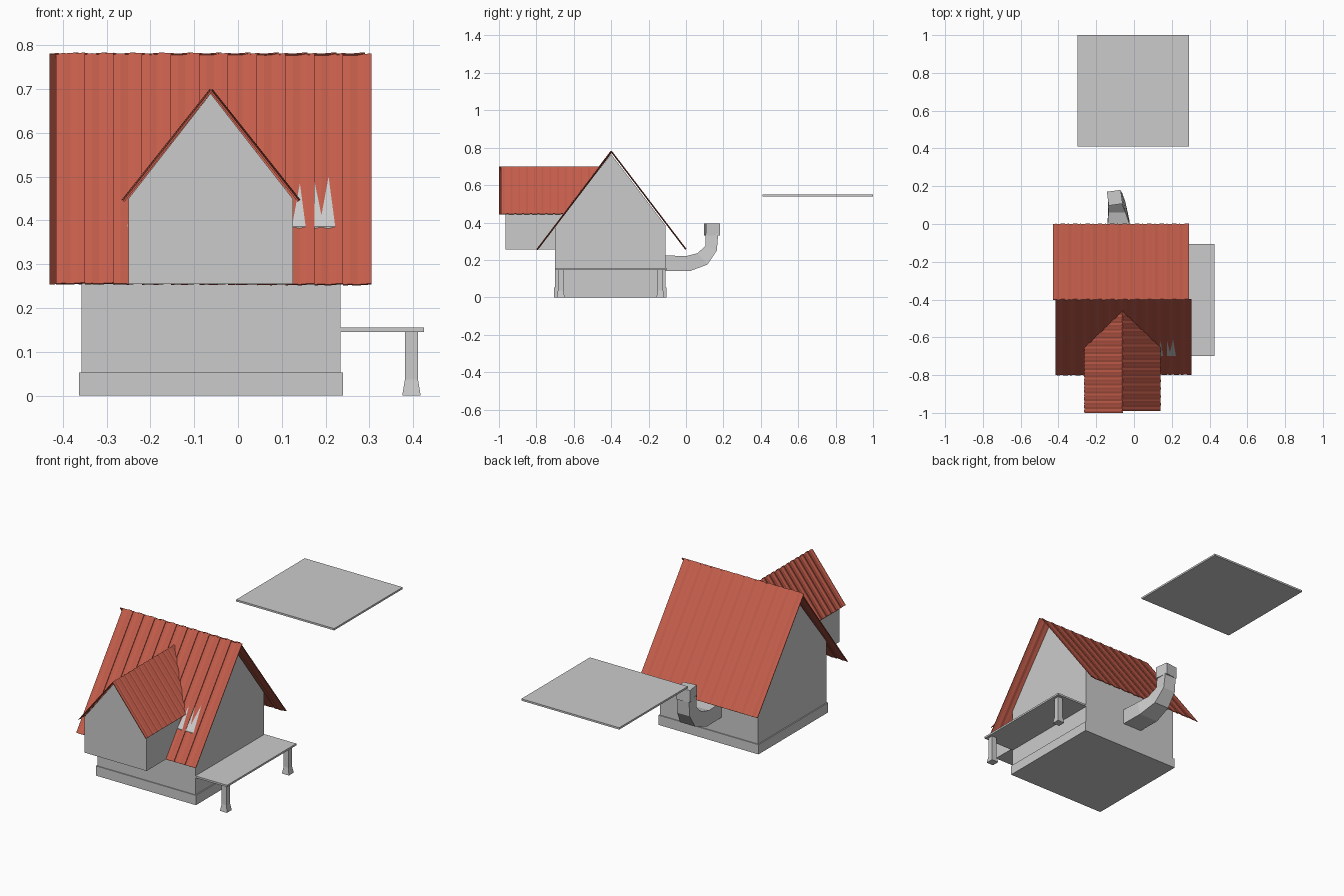
import bpy, bmesh, math
from mathutils import Vector

if "Cube" in bpy.data.objects:
    bpy.data.objects.remove(bpy.data.objects["Cube"])

red = bpy.data.materials.new("roof_red")
red.diffuse_color = (0.55, 0.11, 0.07, 1)
red.use_nodes = True
red.node_tree.nodes["Principled BSDF"].inputs["Base Color"].default_value = red.diffuse_color

def finish(name, bm, mat=None):
    bmesh.ops.recalc_face_normals(bm, faces=bm.faces)
    me = bpy.data.meshes.new(name)
    bm.to_mesh(me)
    bm.free()
    ob = bpy.data.objects.new(name, me)
    bpy.context.collection.objects.link(ob)
    if mat:
        me.materials.append(mat)
    return ob

def loft(name, rings, mat=None, cut=None):
    """Skin a list of equal-length point rings and cap both ends."""
    bm = bmesh.new()
    vs = [[bm.verts.new(p) for p in r] for r in rings]
    k = len(rings[0])
    for a, b in zip(vs, vs[1:]):
        for i in range(k):
            j = (i + 1) % k
            bm.faces.new((a[i], a[j], b[j], b[i]))
    bm.faces.new(vs[0])
    bm.faces.new(vs[-1])
    if cut:
        bmesh.ops.bisect_plane(bm, geom=bm.verts[:] + bm.edges[:] + bm.faces[:],
                               plane_co=cut[0], plane_no=cut[1], clear_outer=True)
    return finish(name, bm, mat)

def rect(x0, x1, y0, y1, z):
    return [(x0, y0, z), (x1, y0, z), (x1, y1, z), (x0, y1, z)]

def box(name, x0, x1, y0, y1, z0, z1):
    return loft(name, [rect(x0, x1, y0, y1, z0), rect(x0, x1, y0, y1, z1)])

def roof(name, start, run, slope, strips, sink=0.0, cut=None):
    """Rippled strips running down the slope, each stepping under the next."""
    start, run, slope = Vector(start), Vector(run), Vector(slope)
    n = run.cross(slope).normalized()
    if n.z < 0:
        n = -n
    rings = []
    for i in range(strips):
        for f, h in ((0.0, 0.0), (0.25, 0.002), (0.5, 0.0), (0.75, 0.003), (1.0, 0.004)):
            t = (i + f) / strips
            p = start + run * t + n * (h - sink * t)
            rings.append([p, p + slope, p + slope - n * 0.004, p - n * 0.004])
    return loft(name, rings, red, cut)

# main house with gable ends, and its plinth
gable = [(-0.70, 0.05), (-0.11, 0.05), (-0.11, 0.385), (-0.40, 0.765), (-0.70, 0.386)]
loft("house_body", [[(x, y, z) for y, z in gable] for x in (-0.357, 0.234)])
box("plinth", -0.363, 0.24, -0.705, -0.105, 0, 0.053)

# main roof slopes
roof("main_roof_front", (-0.415, -0.4, 0.781), (0.72, 0, 0), (0, -0.4, -0.525), 11, sink=0.004)
roof("main_roof_back", (-0.43, -0.4, 0.781), (0.72, 0, 0), (0, 0.4, -0.525), 11)

# front dormer: walls and two roof slopes trimmed at the main roof
front = [(-0.25, 0.255), (0.125, 0.255), (0.125, 0.45), (-0.0625, 0.69), (-0.25, 0.45)]
loft("dormer_body", [[(x, y, z) for x, z in front] for y in (-0.965, -0.48)])
trim = ((0, -0.4, 0.77), Vector((0, 0.525, -0.4)))
for side, s, y in (("left", -1, -1.0), ("right", 1, -0.99)):
    roof("dormer_roof_" + side, (-0.0615, y, 0.698), (0, 0.58, 0), (s * 0.201, 0, -0.253), 14,
         cut=trim)

# side porch deck with flared posts
box("porch_deck", 0.234, 0.425, -0.70, -0.105, 0.146, 0.156)
for name, y in (("porch_post_front", -0.67), ("porch_post_back", -0.137)):
    rings = []
    for r, z in ((0.021, 0), (0.015, 0.037), (0.015, 0.147)):
        rings.append(rect(0.396 - r, 0.396 + r, y - r, y + r, z))
    loft(name, rings)

# bent stove pipe on the back wall: (inner y, z), (outer y, z), centre x, width
path = [((-0.13, 0.225), (-0.13, 0.14), -0.08, 0.115),
        ((0.0, 0.22), (0.02, 0.14), -0.082, 0.115),
        ((0.06, 0.235), (0.115, 0.175), -0.09, 0.09),
        ((0.105, 0.275), (0.165, 0.25), -0.10, 0.075),
        ((0.105, 0.34), (0.172, 0.34), -0.103, 0.07)]
loft("stove_pipe", [[(x - w / 2, *a), (x + w / 2, *a), (x + w / 2, *b), (x - w / 2, *b)]
                    for a, b, x, w in path])
cap = box("pipe_cap", -0.037, 0.037, -0.037, 0.037, 0.33, 0.395)
cap.location = (-0.102, 0.139, 0)
cap.rotation_euler.z = math.radians(8)

# loose flat panel behind the house
box("flat_panel", -0.298, 0.292, 0.41, 1.0, 0.54, 0.55)
